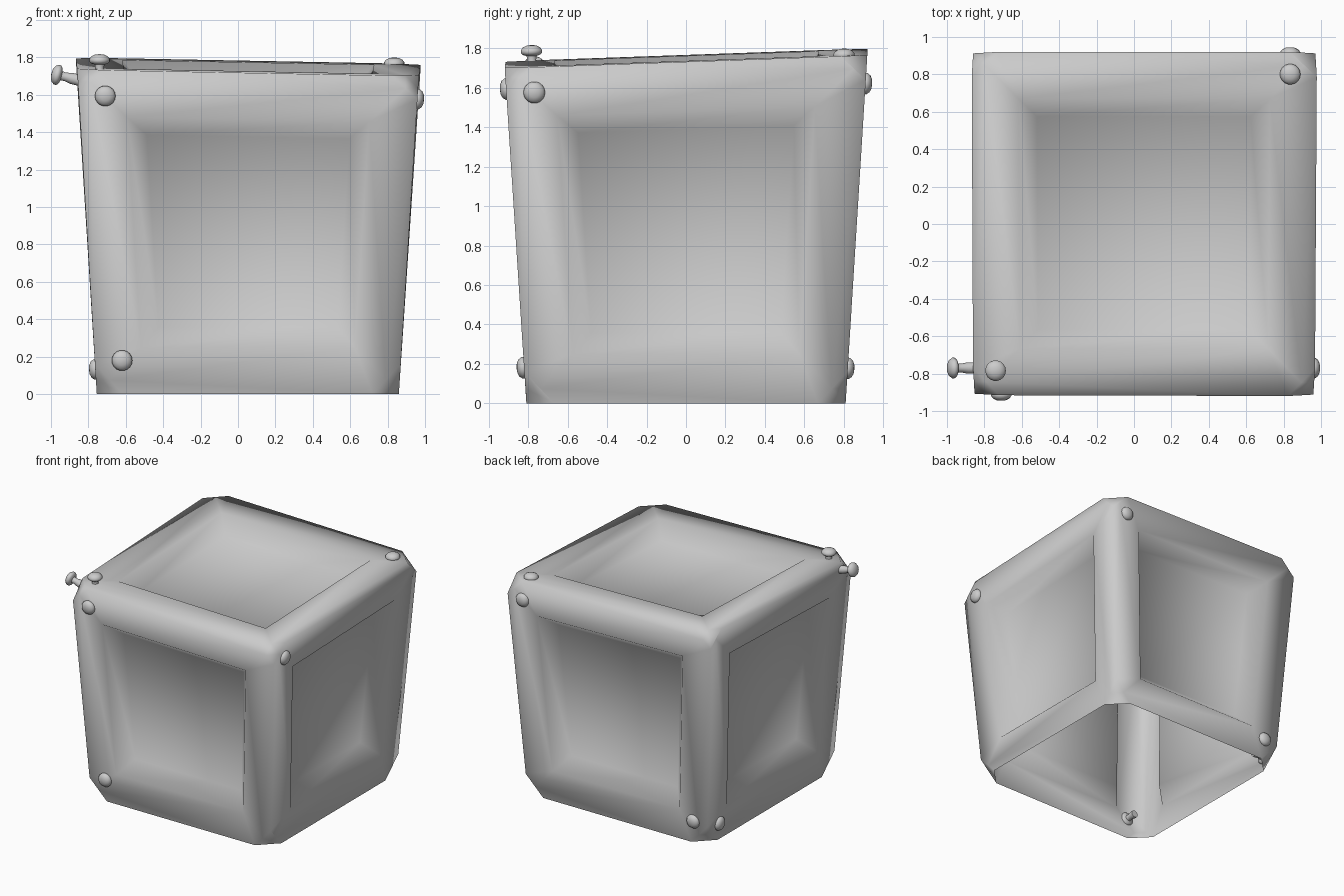
import bpy, bmesh
from math import pi
from mathutils import Vector

if "Cube" in bpy.data.objects:
    bpy.data.objects.remove(bpy.data.objects["Cube"])

# Tapered open-bottomed shell
base = [(-.755, -.81, 0), (.86, -.81, 0), (.86, .81, 0), (-.755, .81, 0)]
top = [(-.86, -.915, 1.735), (.967, -.92, 1.70), (.978, .92, 1.765), (-.868, .92, 1.80)]
bm = bmesh.new()
b = [bm.verts.new(c) for c in base]
t = [bm.verts.new(c) for c in top]
bottom = bm.faces.new(b[::-1])
panels = [bm.faces.new(t)]
for i in range(4):
    j = (i + 1) % 4
    panels.append(bm.faces.new((b[i], b[j], t[j], t[i])))
bm.normal_update()

# Sunken panels inside broad rims
bmesh.ops.inset_individual(bm, faces=panels, thickness=.25, use_even_offset=True)
bmesh.ops.inset_individual(bm, faces=panels, thickness=.10, depth=-.12, use_even_offset=True)

# Cut off the eight corners
middle = Vector((.05, 0, .88))
for c in base + top:
    c = Vector(c)
    n = Vector([1 if c[k] > middle[k] else -1 for k in range(3)])
    cut = bmesh.ops.bisect_plane(bm, geom=bm.verts[:] + bm.edges[:] + bm.faces[:],
                                 plane_co=c - n * (.14 / 3), plane_no=n, clear_outer=True)
    edges = [e for e in cut['geom_cut'] if isinstance(e, bmesh.types.BMEdge)]
    bmesh.ops.contextual_create(bm, geom=edges)

# Open the underside
bm.normal_update()
under = [f for f in bm.faces if all(abs(v.co.z) < 1e-4 for v in f.verts)]
bmesh.ops.delete(bm, geom=under, context='FACES')
bmesh.ops.recalc_face_normals(bm, faces=bm.faces[:])
for f in bm.faces:
    f.smooth = True
me = bpy.data.meshes.new("shell")
bm.to_mesh(me)
bm.free()
bpy.context.collection.objects.link(bpy.data.objects.new("shell", me))


# Round-headed nail: tip of the head, outward direction, shank length
def nail(name, tip, direction, length=.13):
    profile = [(0, 0), (.025, -.003), (.044, -.012), (.055, -.027), (.055, -.04),
               (.045, -.05), (.026, -.056), (.023, -.075), (.03, -.11), (.03, -length), (0, -length)]
    m = bmesh.new()
    vs = [m.verts.new((r, 0, z)) for r, z in profile]
    es = [m.edges.new(p) for p in zip(vs, vs[1:])]
    bmesh.ops.spin(m, geom=vs + es, cent=(0, 0, 0), axis=(0, 0, 1), angle=2 * pi, steps=18)
    bmesh.ops.remove_doubles(m, verts=m.verts[:], dist=1e-4)
    bmesh.ops.recalc_face_normals(m, faces=m.faces[:])
    mesh = bpy.data.meshes.new(name)
    m.to_mesh(mesh)
    m.free()
    ob = bpy.data.objects.new(name, mesh)
    bpy.context.collection.objects.link(ob)
    ob.location = tip
    ob.rotation_mode = 'QUATERNION'
    ob.rotation_quaternion = Vector(direction).to_track_quat('Z', 'Y')
    bpy.context.view_layer.objects.active = ob
    ob.select_set(True)
    bpy.ops.object.shade_smooth_by_angle(angle=.9)
    ob.select_set(False)


nail("front_upper_nail", (-.71, -.945, 1.592), (0, -1, -.06))
nail("front_lower_nail", (-.62, -.86, .178), (0, -1, -.06))
nail("right_nail", (.995, -.77, 1.575), (1, 0, -.06))
nail("top_front_nail", (-.74, -.785, 1.818), (0, -.03, 1), .15)
nail("top_back_nail", (.835, .80, 1.80), (0, -.03, 1))
nail("left_loose_nail", (-.998, -.77, 1.715), (-1, 0, .25), .19)
nail("left_lower_nail", (-.797, .66, .13), (-1, 0, -.06))
nail("back_upper_nail", (.835, .945, 1.62), (0, 1, -.06))
nail("back_lower_nail", (-.64, .855, .175), (0, 1, -.06))
